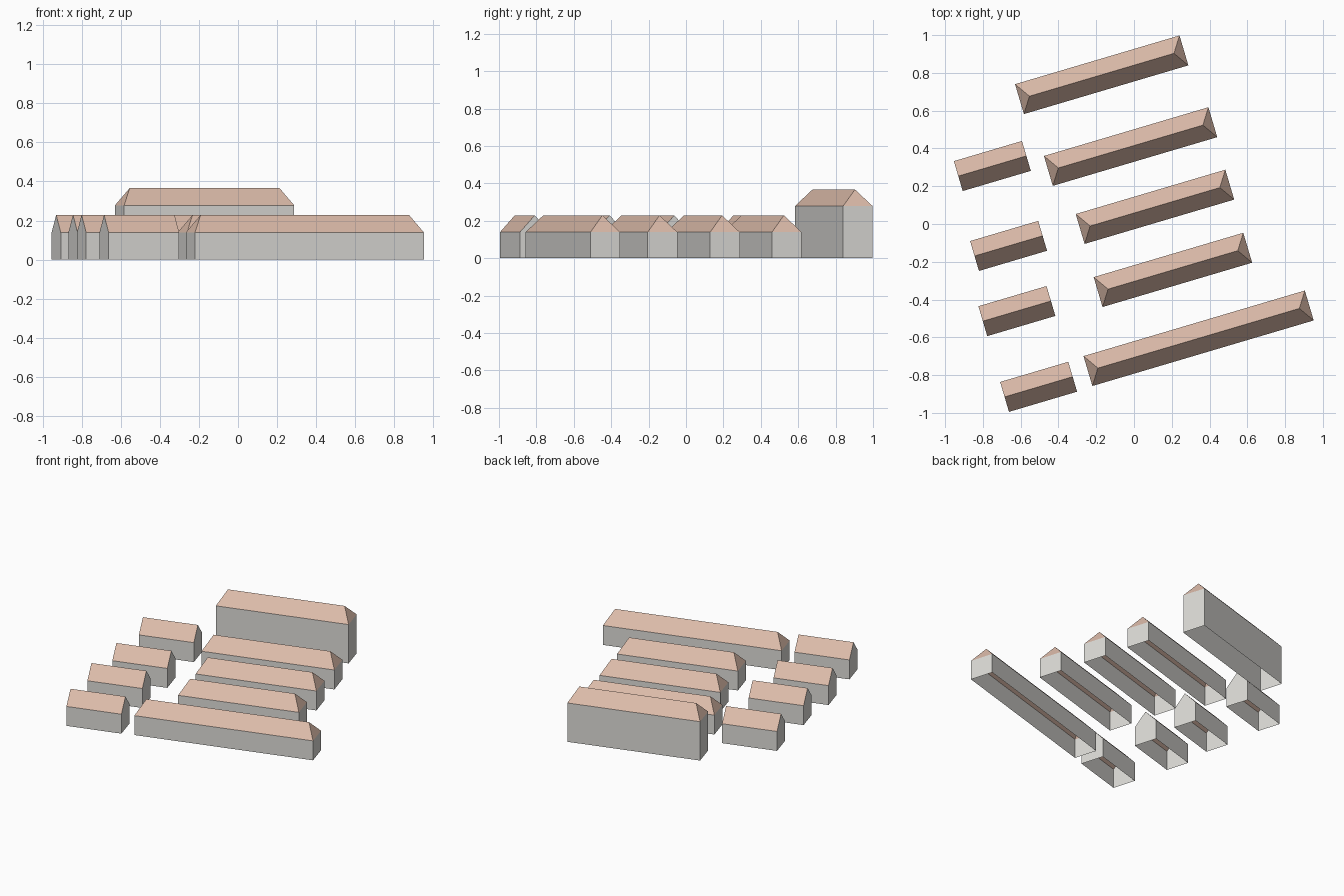
import bpy, math

if "Cube" in bpy.data.objects:
    bpy.data.objects.remove(bpy.data.objects["Cube"])

ANGLE = math.radians(16.5)   # all rows share one orientation
WIDTH = 0.165
HIP = 0.055                  # ridge set-back of hipped roofs

roof_mat = bpy.data.materials.new("roof_tile")
roof_mat.diffuse_color = (0.72, 0.50, 0.40, 1)
roof_mat.use_nodes = True
roof_mat.node_tree.nodes["Principled BSDF"].inputs["Base Color"].default_value = roof_mat.diffuse_color
wall_mat = bpy.data.materials.new("wall_plaster")
wall_mat.diffuse_color = (0.72, 0.71, 0.68, 1)
wall_mat.use_nodes = True
wall_mat.node_tree.nodes["Principled BSDF"].inputs["Base Color"].default_value = wall_mat.diffuse_color


def house(name, x, y, length, eave, ridge, hip):
    """Open-bottomed block with a hipped (hip > 0) or gabled (hip = 0) roof."""
    l, w = length / 2, WIDTH / 2
    base = [(-l, -w), (l, -w), (l, w), (-l, w)]
    verts = [(a, b, 0) for a, b in base] + [(a, b, eave) for a, b in base]
    verts += [(hip - l, 0, ridge), (l - hip, 0, ridge)]
    sides = [(0, 1, 5, 4), (2, 3, 7, 6)]
    slopes = [(4, 5, 9, 8), (6, 7, 8, 9)]
    if hip:
        sides += [(1, 2, 6, 5), (3, 0, 4, 7)]
        slopes += [(5, 6, 9), (7, 4, 8)]
    else:
        sides += [(1, 2, 6, 9, 5), (3, 0, 4, 8, 7)]
    mesh = bpy.data.meshes.new(name)
    mesh.from_pydata(verts, [], sides + slopes)
    mesh.materials.append(wall_mat)
    mesh.materials.append(roof_mat)
    for p in mesh.polygons:
        p.material_index = int(p.index >= len(sides))
    obj = bpy.data.objects.new(name, mesh)
    obj.location = (x, y, 0)
    obj.rotation_euler.z = ANGLE
    bpy.context.collection.objects.link(obj)


# Tall block at the back
house("tall_block", -0.171, 0.79, 0.908, 0.278, 0.367, HIP)

# Long hipped rows
for i, (x, y, length) in enumerate([(-0.018, 0.41, 0.908), (0.111, 0.091, 0.826),
                                    (0.206, -0.243, 0.826), (0.342, -0.605, 1.222)]):
    house(f"long_row_{i + 1}", x, y, length, 0.139, 0.229, HIP)

# Short gabled sheds on the left
for i, (x, y) in enumerate([(-0.75, 0.307), (-0.664, -0.116),
                            (-0.62, -0.461), (-0.505, -0.862)]):
    house(f"gabled_shed_{i + 1}", x, y, 0.376, 0.139, 0.229, 0)
